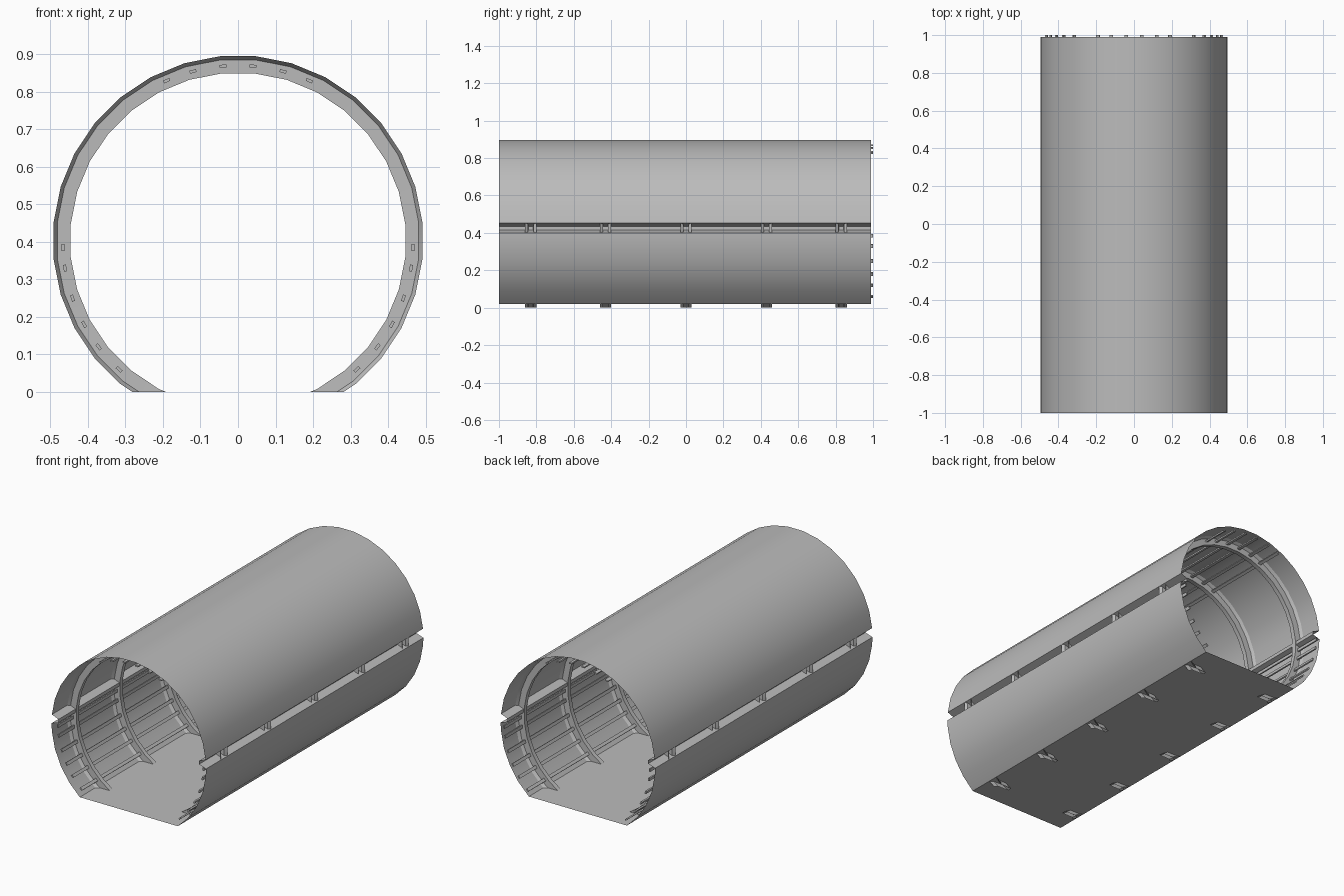
import bpy, bmesh, math

cube = bpy.data.objects.get("Cube")
if cube:
    bpy.data.objects.remove(cube, do_unlink=True)

SIDES = 32
STEP = math.tau / SIDES
RADIUS = 0.495
CENTRE_Z = 0.403
FRONT, BACK = -1.0, 0.99
RIB_Y = (-0.83, -0.43, 0.0, 0.43, 0.83)

metal = bpy.data.materials.new("plain grey")
metal.use_nodes = True
grey = (0.5, 0.5, 0.5, 1)
metal.diffuse_color = grey
metal.node_tree.nodes["Principled BSDF"].inputs["Base Color"].default_value = grey


def ring_point(angle, r):
    """x, z of a point on the tube, measured from the top."""
    return r * math.sin(angle), CENTRE_Z + r * math.cos(angle)


def finish(bm, name, smooth=True):
    bmesh.ops.recalc_face_normals(bm, faces=bm.faces)
    mesh = bpy.data.meshes.new(name)
    bm.to_mesh(mesh)
    bm.free()
    mesh.materials.append(metal)
    obj = bpy.data.objects.new(name, mesh)
    bpy.context.collection.objects.link(obj)
    if smooth:
        bpy.ops.object.select_all(action='DESELECT')
        obj.select_set(True)
        bpy.context.view_layer.objects.active = obj
        bpy.ops.object.shade_smooth_by_angle(angle=math.radians(25))
    return obj


def bridge(bm, rows, closed=False):
    """Join successive rows of vertices with quads."""
    for a, b in zip(rows, rows[1:]):
        n = len(a)
        for i in range(n if closed else n - 1):
            j = (i + 1) % n
            bm.faces.new((a[i], a[j], b[j], b[i]))


# Skin: arched top, side grooves, lower flanks and flat floor, as one closed outline
right = [ring_point((k + 0.5) * STEP, RADIUS) for k in range(8)]
right += [(0.45, 0.435), (0.45, 0.415), (RADIUS, 0.40)]
right += [ring_point((k + 0.5) * STEP, RADIUS) for k in range(8, 13)]
outline = right + [(-x, z) for x, z in reversed(right)]
bm = bmesh.new()
rows = [[bm.verts.new((x, y, z)) for x, z in outline] for y in (FRONT, BACK)]
bridge(bm, rows, closed=True)
finish(bm, "skin_and_floor")

# Ribs: hat-shaped section open to the outside, cut level at the ground
section = [(-0.03, 0.494), (-0.014, 0.484), (-0.013, 0.448)]
section += [(-y, r) for y, r in reversed(section)]
for number, rib_y in enumerate(RIB_Y, 1):
    bm = bmesh.new()
    rows = []
    for k in range(SIDES):
        row = []
        for y, r in section:
            x, z = ring_point((k + 0.5) * STEP, r)
            row.append(bm.verts.new((x, rib_y + y, z)))
        rows.append(row)
    bridge(bm, rows + rows[:1])
    bmesh.ops.bisect_plane(bm, geom=bm.verts[:] + bm.edges[:] + bm.faces[:],
                           plane_co=(0, 0, 0), plane_no=(0, 0, -1), clear_outer=True)
    finish(bm, f"rib_{number}")


# Stringers: slim flat strips passing through the ribs
def stringer(name, angle, r=0.467, width=0.018, depth=0.008):
    bm = bmesh.new()
    rows = []
    for y in (-0.985, 1.0):
        row = []
        for t, d in ((-1, -1), (1, -1), (1, 1), (-1, 1)):
            x, z = ring_point(angle + t * width / 2 / r, r + d * depth / 2)
            row.append(bm.verts.new((x, y, z)))
        rows.append(row)
        bm.faces.new(row)
    bridge(bm, rows, closed=True)
    finish(bm, name, smooth=False)


roof = [math.asin(x / 0.467) for x in (0.04, 0.12, 0.19)]
flank = [math.acos((z - CENTRE_Z) / 0.467) for z in (0.385, 0.33, 0.25, 0.18, 0.12, 0.06)]
for side, sign in (("left", 1), ("right", -1)):
    for group, angles in (("roof", roof), ("flank", flank)):
        for i, angle in enumerate(angles, 1):
            stringer(f"{group}_stringer_{side}_{i}", sign * angle)
